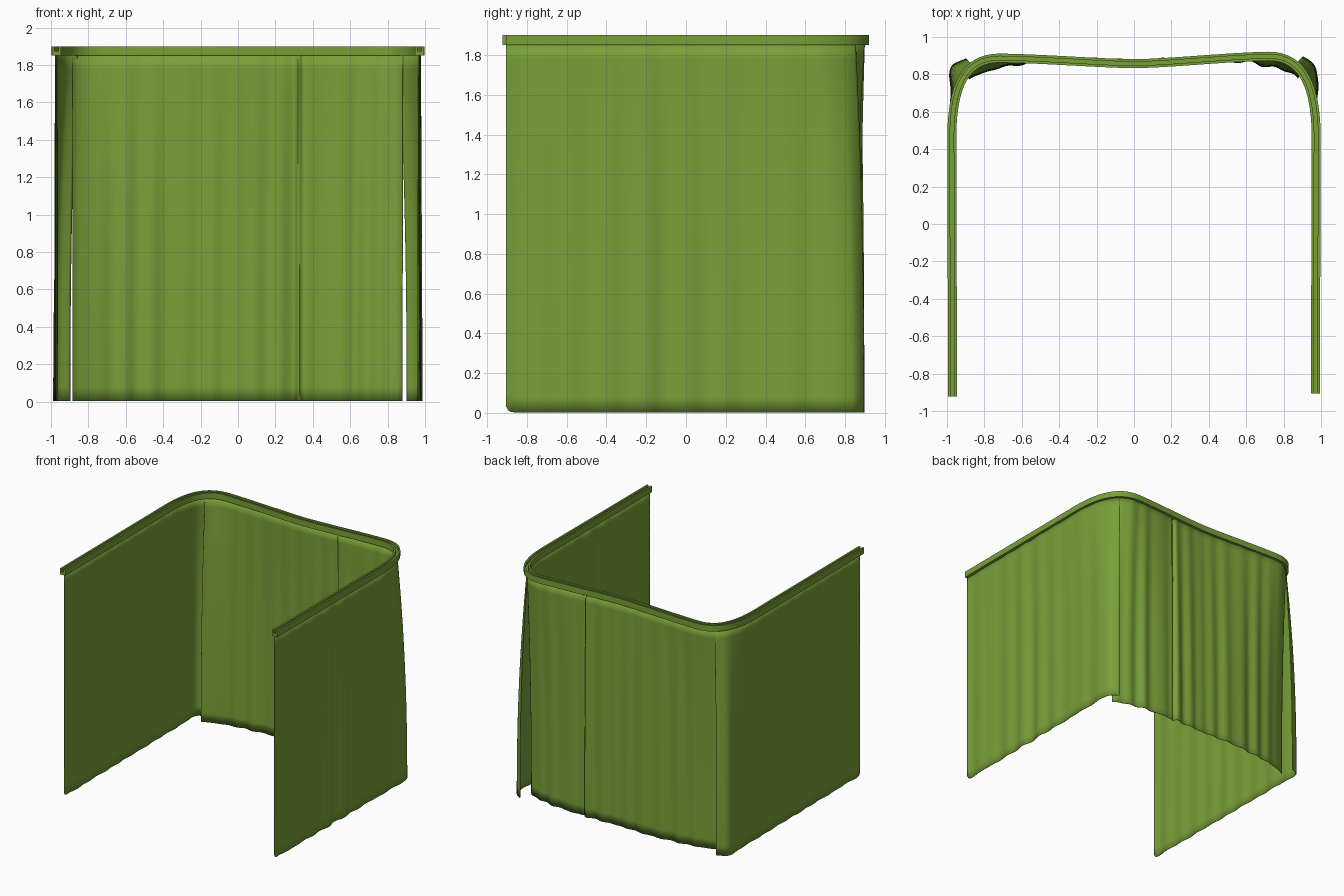
import bpy, bmesh, math, random
from mathutils import Vector
from mathutils.geometry import interpolate_bezier

if "Cube" in bpy.data.objects:
    bpy.data.objects.remove(bpy.data.objects["Cube"])

random.seed(4)
GREEN = bpy.data.materials.new("green_fabric")
GREEN.diffuse_color = (0.19, 0.35, 0.04, 1)
GREEN.use_nodes = True
GREEN.node_tree.nodes["Principled BSDF"].inputs["Base Color"].default_value = GREEN.diffuse_color


def make_object(name, bm, angle=40):
    bmesh.ops.recalc_face_normals(bm, faces=bm.faces)
    mesh = bpy.data.meshes.new(name)
    bm.to_mesh(mesh)
    bm.free()
    obj = bpy.data.objects.new(name, mesh)
    bpy.context.collection.objects.link(obj)
    mesh.materials.append(GREEN)
    bpy.ops.object.select_all(action='DESELECT')
    obj.select_set(True)
    bpy.context.view_layer.objects.active = obj
    bpy.ops.object.shade_smooth_by_angle(angle=math.radians(angle))
    return obj


def bezier(*p, n=16):
    v = [Vector((x, y, 0)) for x, y in p]
    return interpolate_bezier(v[0], v[1], v[2], v[3], n)


def resample(path, n):
    # evenly spaced points along a polyline
    d = [0]
    for a, b in zip(path, path[1:]):
        d.append(d[-1] + (b - a).length)
    out, k = [], 0
    for i in range(n):
        t = d[-1] * i / (n - 1)
        while k < len(path) - 2 and d[k + 1] < t:
            k += 1
        out.append(path[k].lerp(path[k + 1], (t - d[k]) / max(d[k + 1] - d[k], 1e-9)))
    return out


def normals(path):
    out = []
    for i in range(len(path)):
        t = path[min(i + 1, len(path) - 1)] - path[max(i - 1, 0)]
        out.append(Vector((-t.y, t.x, 0)).normalized())
    return out


def corner(s, y, n=16):
    return bezier((s * .974, .48), (s * .97, .76), (s * .89, y), (s * .72, y), n=n)


# Rail centre line: side, corner, gently dipped back, corner, side
left_c, right_c = corner(-1, .887), corner(1, .897)
back_c = (bezier((-.72, .887), (-.5, .885), (-.2, .86), (0, .857))
          + bezier((0, .857), (.2, .86), (.5, .893), (.72, .897))[1:])
rail_path = ([Vector((-.97, -.922, 0))] + left_c + back_c[1:-1]
             + right_c[::-1] + [Vector((.97, -.905, 0))])

# Rail: upward-open channel swept along the path
profile = [(-.024, 1.85), (.024, 1.85), (.024, 1.9), (.010, 1.9),
           (.010, 1.875), (-.010, 1.875), (-.010, 1.9), (-.024, 1.9)]
bm = bmesh.new()
rings = [[bm.verts.new((p.x + nv.x * o, p.y + nv.y * o, z)) for o, z in profile]
         for p, nv in zip(rail_path, normals(rail_path))]
for a, b in zip(rings, rings[1:]):
    for i in range(8):
        j = (i + 1) % 8
        bm.faces.new((a[i], a[j], b[j], b[i]))
bm.faces.new(rings[0])
bm.faces.new(rings[-1])
make_object("curtain_rail", bm)


def curtain(name, top, bottom, cols, amp, waves, round_start=False, pinch=None):
    # cloth lofted from the rail line to the hem line, folds deepen downward
    rows = 24
    top, bottom = resample(top, cols), resample(bottom, cols)
    nrm = normals(bottom)
    terms = [(random.uniform(.5, 1.5) * waves, random.uniform(0, 6.28),
              random.uniform(.5, 1)) for _ in range(4)]
    bm = bmesh.new()
    grid = []
    for r in range(rows + 1):
        w = r / rows
        blend = 1 - (1 - w) ** 2.2
        line = []
        for c in range(cols):
            u = c / (cols - 1)
            fold = sum(a * math.sin(6.283 * f * u + ph + .5 * w) for f, ph, a in terms) / 2
            p = top[c].lerp(bottom[c], blend)
            off = amp * fold * (.35 + .65 * blend)
            if pinch is not None:
                off -= .022 * math.exp(-((p.x - pinch) / .012) ** 2)
            p = p + nrm[c] * off
            hem = 0.003
            if round_start:
                e = min(1, u * 1.9 / .04)
                hem += .03 * (1 - math.sqrt(1 - (1 - e) ** 2))
            line.append(bm.verts.new((p.x, p.y, 1.855 + (hem - 1.855) * w)))
        grid.append(line)
    for a, b in zip(grid, grid[1:]):
        for i in range(cols - 1):
            bm.faces.new((a[i], a[i + 1], b[i + 1], b[i]))
    obj = make_object(name, bm, 60)
    mod = obj.modifiers.new("cloth_thickness", 'SOLIDIFY')
    mod.thickness, mod.offset = .004, 0


# Side curtains: hem flares out and wraps round the outside of the back corner
for s, side, cpath in ((-1, "left", left_c), (1, "right", right_c)):
    start = Vector((s * .968, -.905, 0))
    top = [start] + cpath[:11]
    bottom = ([start, Vector((s * .976, .45, 0))]
              + bezier((s * .98, .7), (s * .99, .86), (s * .97, .85), (s * .90, .89), n=10))
    curtain(side + "_curtain", top, bottom, 140, .008, 7, round_start=True)

# Back curtain: hem ends tuck inside the side curtains
top = left_c[9:] + back_c[1:-1] + right_c[::-1][:7]
hem_l = bezier((-.88, .77), (-.84, .81), (-.78, .82), (-.62, .855), n=8)
hem_r = [Vector((-p.x, p.y + .01, 0)) for p in reversed(hem_l)]
bottom = hem_l + [Vector((-.3, .885, 0)), Vector((0, .875, 0)), Vector((.3, .885, 0))] + hem_r
curtain("back_curtain", top, bottom, 260, .011, 11, pinch=.325)
